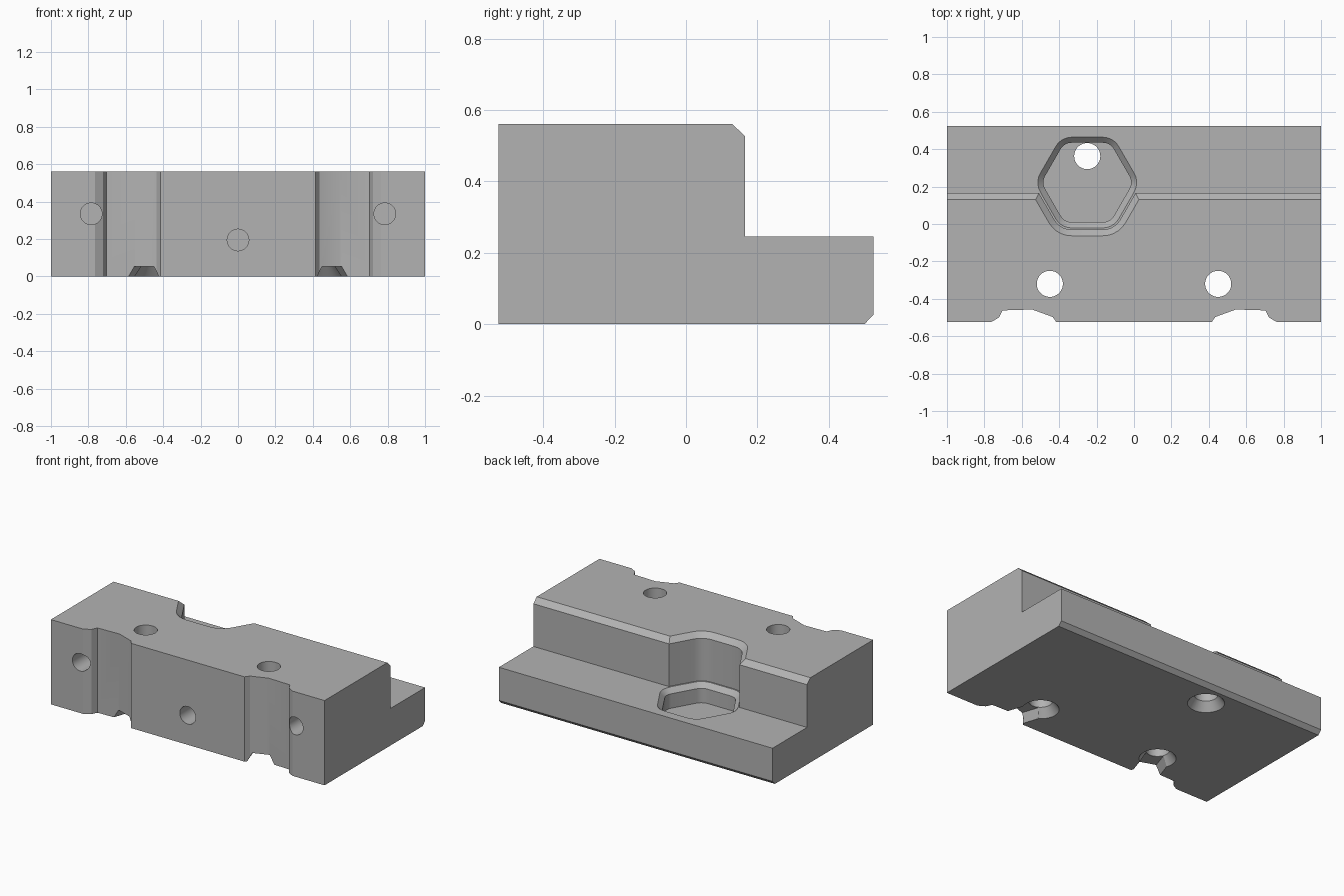
import bpy, bmesh
from math import sin, cos, pi, radians, atan2
from mathutils import Matrix, Vector

if "Cube" in bpy.data.objects:
    bpy.data.objects.remove(bpy.data.objects["Cube"])

metal = bpy.data.materials.new("plain grey")
metal.use_nodes = True
grey = (0.45, 0.45, 0.45, 1)
metal.diffuse_color = grey
metal.node_tree.nodes["Principled BSDF"].inputs["Base Color"].default_value = grey


def loft(name, rings, matrix=Matrix()):
    """Closed solid skinned through rings of equal point count."""
    bm = bmesh.new()
    loops = [[bm.verts.new(matrix @ Vector(p)) for p in ring] for ring in rings]
    for a, b in zip(loops, loops[1:]):
        for i in range(len(a)):
            j = (i + 1) % len(a)
            bm.faces.new((a[i], a[j], b[j], b[i]))
    bm.faces.new(loops[0][::-1])
    bm.faces.new(loops[-1])
    bmesh.ops.recalc_face_normals(bm, faces=bm.faces)
    mesh = bpy.data.meshes.new(name)
    bm.to_mesh(mesh)
    bm.free()
    mesh.materials.append(metal)
    obj = bpy.data.objects.new(name, mesh)
    bpy.context.collection.objects.link(obj)
    return obj


def circle(r, z, n=32):
    return [(r * cos(2 * pi * i / n), r * sin(2 * pi * i / n), z) for i in range(n)]


def rounded_hex(apothem, z, core=0.145, steps=5):
    """Hexagon offset outward from a core hexagon, giving round corners."""
    r, c, pts = apothem - core, core / cos(pi / 6), []
    for k in range(6):
        mid = k * pi / 3
        for s in range(steps + 1):
            a = mid + radians(-30 + 60 * s / steps)
            pts.append((c * cos(mid) + r * cos(a), c * sin(mid) + r * sin(a), z))
    return pts


def cut(cutter):
    cutter.hide_render = True
    mod = block.modifiers.new("cut", "BOOLEAN")
    mod.operation, mod.solver, mod.object = "DIFFERENCE", "EXACT", cutter
    bpy.ops.object.modifier_apply(modifier=mod.name)
    bpy.data.objects.remove(cutter)


# Stepped body with chamfered edges
profile = [(-0.525, 0), (0.5, 0), (0.525, 0.026), (0.525, 0.245),
           (0.165, 0.245), (0.165, 0.527), (0.13, 0.56), (-0.525, 0.56)]
block = loft("stepped_block", [[(x, y, z) for y, z in profile] for x in (-1, 1)])
bpy.context.view_layer.objects.active = block
block.select_set(True)

# Hexagonal pocket, its chamfers and the notch in the tall part
pocket = [(0.2125, 0.12), (0.2125, 0.215), (0.243, 0.246), (0.252, 0.246),
          (0.252, 0.527), (0.285, 0.56), (0.325, 0.6)]
cut(loft("hex_pocket", [rounded_hex(a, z) for a, z in pocket],
         Matrix.Translation((-0.25, 0.222, 0))))

# Front grooves
groove = [(0.41, -0.6), (0.415, -0.525), (0.435, -0.497), (0.545, -0.457),
          (0.703, -0.462), (0.722, -0.5), (0.765, -0.525), (0.77, -0.6)]
for s in (-1, 1):
    cut(loft("groove", [[(s * x, y, z) for x, y in groove] for z in (-0.1, 0.7)]))

# Vertical holes with countersinks underneath
for x, y, top in ((-0.45, -0.32, 0.7), (0.45, -0.32, 0.7), (-0.25, 0.363, 0.19)):
    rings = [(0.13, -0.0275), (0.07, 0.055), (0.07, top)]
    cut(loft("vertical_hole", [circle(r, z) for r, z in rings],
             Matrix.Translation((x, y, 0))))

# Tapered slots from the countersinks out to the grooves
for s in (-1, 1):
    section = [(-0.1, -0.0275), (0.1, -0.0275), (0.055, 0.054), (-0.055, 0.054)]
    place = (Matrix.Translation((s * 0.45, -0.32, 0))
             @ Matrix.Rotation(s * atan2(0.05, 0.15), 4, "Z"))
    cut(loft("slot", [[(x, y, z) for x, z in section] for y in (-0.02, -0.24)], place))

# Blind holes in the front
for x, z in ((-0.785, 0.335), (0.785, 0.335), (0, 0.195)):
    cut(loft("front_hole", [circle(0.058, d) for d in (-0.1, 0.25)],
             Matrix.Translation((x, -0.525, z)) @ Matrix.Rotation(-pi / 2, 4, "X")))

bpy.ops.object.shade_smooth_by_angle(angle=radians(25))
